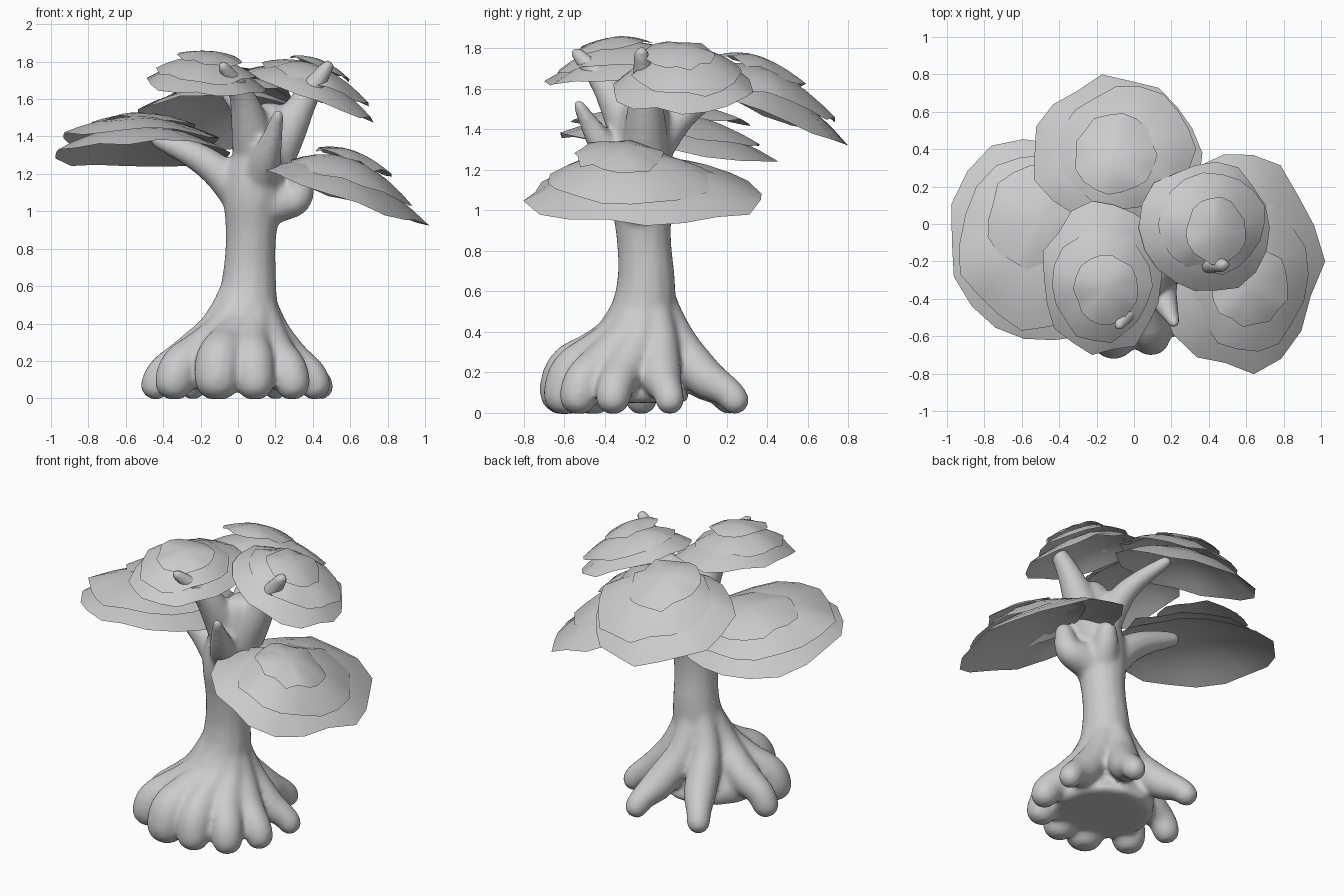
import bpy, bmesh, math, random

if "Cube" in bpy.data.objects:
    bpy.data.objects.remove(bpy.data.objects["Cube"])

random.seed(4)


def add_object(name, mesh):
    ob = bpy.data.objects.new(name, mesh)
    bpy.context.collection.objects.link(ob)
    return ob


def smooth(mesh):
    for p in mesh.polygons:
        p.use_smooth = True


# ---- Trunk, roots and branches: tapered splines fused by a voxel remesh ----
curve = bpy.data.curves.new("limb_curve", "CURVE")
curve.dimensions = "3D"
curve.bevel_depth = 1.0
curve.bevel_resolution = 5
curve.use_fill_caps = True
curve.resolution_u = 8


def limb(points):
    """Each point is x, y, z, radius; the far end is rounded off."""
    sp = curve.splines.new("NURBS")
    tip, prev = points[-1], points[-2]
    d = [tip[i] - prev[i] for i in range(3)]
    n = math.sqrt(sum(c * c for c in d))
    r = tip[3]
    ends = [tuple(tip[i] + d[i] / n * r * k for i in range(3)) + (r * w,)
            for k, w in ((0.6, 0.8), (0.9, 0.4), (0.95, 0.03))]
    pts = list(points) + ends
    sp.points.add(len(pts) - 1)
    for p, (x, y, z, rad) in zip(sp.points, pts):
        p.co = (x, y, z, 1)
        p.radius = rad
    sp.order_u = 3
    sp.use_endpoint_u = True


# main stem
limb([(0.0, -0.30, 0.05, 0.30), (0.0, -0.30, 0.12, 0.34), (0.02, -0.27, 0.24, 0.27),
      (0.04, -0.23, 0.40, 0.18), (0.06, -0.19, 0.62, 0.145), (0.07, -0.21, 0.88, 0.13),
      (0.08, -0.22, 1.10, 0.17), (0.12, -0.22, 1.3, 0.15), (0.17, -0.2, 1.47, 0.12)])

# roots: foot x, foot y, foot radius, shoulder height
for x, y, r, h in [(-0.44, -0.22, 0.085, 0.19), (-0.24, 0.21, 0.075, 0.15),
                   (0.20, 0.24, 0.075, 0.15), (0.44, -0.08, 0.075, 0.15),
                   (0.41, -0.36, 0.09, 0.18), (0.29, -0.53, 0.10, 0.21),
                   (0.09, -0.60, 0.11, 0.25), (-0.11, -0.60, 0.13, 0.26),
                   (-0.34, -0.46, 0.11, 0.22)]:
    dx, dy = x - 0.03, y + 0.21
    limb([(0.05 + dx * 0.1, -0.2 + dy * 0.1, 0.66, 0.07),
          (0.04 + dx * 0.22 - dy * 0.12, -0.21 + dy * 0.22 + dx * 0.12, 0.42, 0.09),
          (0.03 + dx * 0.62, -0.21 + dy * 0.62, h + 0.03, 0.11),
          (0.03 + dx * 0.92, -0.21 + dy * 0.92, h - 0.04, r),
          (x, y, r * 0.85, r)])

# branches
limb([(0.08, -0.2, 0.98, 0.11), (-0.03, -0.19, 1.15, 0.10), (-0.2, -0.17, 1.29, 0.08),
      (-0.42, -0.14, 1.38, 0.05)])                                   # left
limb([(0.1, -0.22, 1.02, 0.12), (0.22, -0.23, 1.05, 0.11), (0.33, -0.24, 1.06, 0.085),
      (0.34, -0.26, 1.2, 0.06)])                                     # right knob
limb([(0.1, -0.22, 1.12, 0.12), (0.14, -0.36, 1.25, 0.09), (0.18, -0.45, 1.38, 0.06),
      (0.215, -0.53, 1.52, 0.03)])                                   # front stub
limb([(0.14, -0.2, 1.2, 0.13), (0.25, -0.2, 1.4, 0.11), (0.36, -0.2, 1.61, 0.07),
      (0.48, -0.22, 1.775, 0.038)])                                  # upper right
limb([(0.1, -0.22, 1.28, 0.13), (0.06, -0.32, 1.5, 0.10), (0.01, -0.42, 1.65, 0.06),
      (-0.08, -0.54, 1.775, 0.034)])                                 # upper left
limb([(0.1, -0.2, 1.25, 0.11), (0.08, -0.06, 1.45, 0.08), (0.02, 0.1, 1.55, 0.055),
      (-0.05, 0.24, 1.62, 0.04)])                                    # back
limb([(0.1, -0.2, 1.0, 0.11), (0.15, -0.09, 1.1, 0.085), (0.17, -0.05, 1.19, 0.06)])  # back knob

helper = add_object("limb_helper", curve)
mesh = bpy.data.meshes.new_from_object(
    helper.evaluated_get(bpy.context.evaluated_depsgraph_get()))
bpy.data.objects.remove(helper)
mesh.name = "trunk"
bm = bmesh.new()
bm.from_mesh(mesh)
bmesh.ops.remove_doubles(bm, verts=bm.verts, dist=0.0005)
for v in bm.verts:      # flat foot
    v.co.z = max(v.co.z, -0.005)
bm.to_mesh(mesh)
bm.free()
trunk = add_object("trunk", mesh)
smooth(mesh)
rm = trunk.modifiers.new("fuse", "REMESH")
rm.mode = "VOXEL"
rm.voxel_size = 0.016
rm.use_smooth_shade = True
sm = trunk.modifiers.new("soften", "SMOOTH")
sm.factor = 0.5
sm.iterations = 10


# ---- Leaf canopies: three stacked, open, wavy shells each ----
def shell(name, cx, cy, rx, ry, plane, lift, dome):
    """Domed sheet; plane(x, y) gives the tilted base height."""
    segs, radii = 18, (0.3, 0.58, 0.82, 1.0)
    wobble = [random.uniform(0.92, 1.04) for _ in range(segs)]
    flutter = [random.uniform(-0.016, 0.016) for _ in range(segs)]
    bm = bmesh.new()
    top = bm.verts.new((cx, cy, plane(cx, cy) + lift + dome))
    prev = None
    for r in radii:
        ring = []
        for i in range(segs):
            a = math.tau * i / segs
            k = r * (1 + (wobble[i] - 1) * r)
            x, y = cx + rx * k * math.cos(a), cy + ry * k * math.sin(a)
            z = plane(x, y) + lift + dome * (1 - r ** 1.9)
            ring.append(bm.verts.new((x, y, z + flutter[i] * r * r)))
        for i in range(segs):
            j = (i + 1) % segs
            if prev:
                bm.faces.new((prev[i], ring[i], ring[j], prev[j]))
            else:
                bm.faces.new((top, ring[i], ring[j]))
        prev = ring
    me = bpy.data.meshes.new(name)
    bm.to_mesh(me)
    bm.free()
    smooth(me)
    add_object(name, me)


def canopy(name, z0, sx, sy, layers, k=1.0):
    """layers: centre x, centre y, radius x, radius y, from large to small."""
    ox, oy = layers[0][:2]
    plane = lambda x, y: z0 + sx * (x - ox) + sy * (y - oy)
    for label, (cx, cy, rx, ry), lift, dome in zip(
            ("lower", "middle", "upper"), layers, (0, 0.075, 0.17), (0.14, 0.11, 0.05)):
        shell(f"{name}_{label}_leaves", cx, cy, rx, ry, plane, lift * k, dome * k)


canopy("left", 1.30, -0.01, -0.13, [(-0.51, -0.09, 0.49, 0.57), (-0.53, -0.1, 0.42, 0.48),
                                    (-0.50, 0.03, 0.29, 0.28)], 1.08)
canopy("back", 1.48, 0.0, -0.36, [(-0.09, 0.38, 0.455, 0.41), (-0.03, 0.40, 0.37, 0.33),
                                  (-0.10, 0.37, 0.22, 0.22)], 1.25)
canopy("upper_left", 1.67, -0.08, 0.12, [(-0.165, -0.29, 0.335, 0.41), (-0.17, -0.33, 0.27, 0.31),
                                         (-0.15, -0.35, 0.17, 0.19)], 0.88)
canopy("upper_right", 1.615, -0.38, 0.0, [(0.38, -0.02, 0.345, 0.36), (0.42, 0.0, 0.29, 0.27),
                                          (0.44, -0.04, 0.16, 0.18)])
canopy("right", 1.07, -0.34, 0.0, [(0.56, -0.2, 0.445, 0.59), (0.61, -0.27, 0.32, 0.42),
                                   (0.62, -0.33, 0.21, 0.22)], 1.25)
